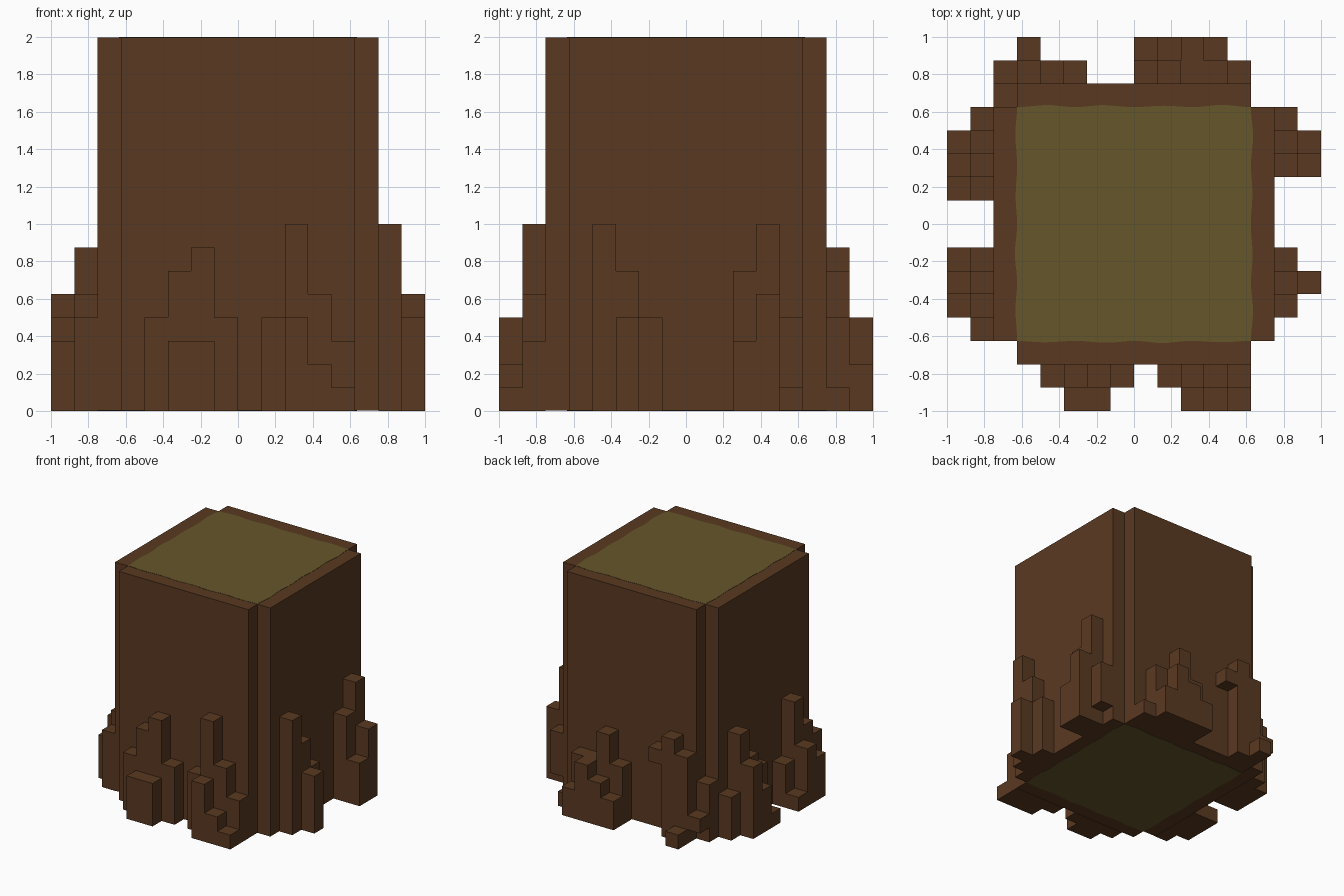
import bpy, bmesh, math

if "Cube" in bpy.data.objects:
    bpy.data.objects.remove(bpy.data.objects["Cube"], do_unlink=True)

U = 0.125      # block size
SKIN = 0.002   # thickness of the cut-wood plates


def make_material(name, rgb):
    m = bpy.data.materials.new(name)
    m.use_nodes = True
    col = (*rgb, 1.0)
    m.diffuse_color = col
    bsdf = m.node_tree.nodes["Principled BSDF"]
    bsdf.inputs["Base Color"].default_value = col
    bsdf.inputs["Roughness"].default_value = 0.9
    return m


BARK = make_material("bark_brown", (0.100, 0.041, 0.0152))
WOOD = make_material("cut_wood_olive", (0.133, 0.093, 0.024))


def finish(name, bm, mat):
    bmesh.ops.recalc_face_normals(bm, faces=bm.faces)
    me = bpy.data.meshes.new(name)
    bm.to_mesh(me)
    bm.free()
    me.materials.append(mat)
    ob = bpy.data.objects.new(name, me)
    bpy.context.collection.objects.link(ob)
    return ob


def prism(name, outline, z0, z1, mat):
    """Extrude a closed outline between two heights."""
    bm = bmesh.new()
    face = bm.faces.new([bm.verts.new((x, y, z0)) for x, y in outline])
    top = bmesh.ops.extrude_face_region(bm, geom=[face])["geom"]
    for v in top:
        if isinstance(v, bmesh.types.BMVert):
            v.co.z = z1
    return finish(name, bm, mat)


def root(name, columns):
    """Skin of a cluster of block columns: (i, j): (bottom, top) in blocks."""
    solid = {(i, j, k) for (i, j), (b, t) in columns.items() for k in range(b, t)}
    bm = bmesh.new()
    verts = {}

    def vert(p):
        if p not in verts:
            verts[p] = bm.verts.new([c * U for c in p])
        return verts[p]

    for cell in solid:
        for axis in range(3):
            for side in (0, 1):
                near = list(cell)
                near[axis] += 2 * side - 1
                if tuple(near) in solid:
                    continue
                a, b = (axis + 1) % 3, (axis + 2) % 3
                quad = []
                for da, db in ((0, 0), (1, 0), (1, 1), (0, 1)):
                    p = list(cell)
                    p[axis] += side
                    p[a] += da
                    p[b] += db
                    quad.append(vert(tuple(p)))
                bm.faces.new(quad if side else quad[::-1])
    # merge the flat block faces
    bmesh.ops.dissolve_limit(bm, angle_limit=0.01, verts=bm.verts, edges=bm.edges)
    return finish(name, bm, BARK)


# Trunk: square with notched corners
A, B = 6 * U, 5 * U
quarter = [(A, B), (B, B), (B, A)]
trunk_outline = []
for n in range(4):
    c, s = round(math.cos(n * math.pi / 2)), round(math.sin(n * math.pi / 2))
    trunk_outline += [(x * c - y * s, x * s + y * c) for x, y in quarter]
prism("trunk", trunk_outline, SKIN, 2 - SKIN, BARK)

# Cut wood on top and bottom, with gently wavy edges
wavy = []
STEPS = 40
for n in range(4):
    c, s = round(math.cos(n * math.pi / 2)), round(math.sin(n * math.pi / 2))
    for k in range(STEPS):
        t = k / STEPS
        y = -B + 2 * B * t
        x = B + 0.012 * math.sin(math.pi * 4 * t) ** 2 * (0.8 + 0.2 * math.sin(9 * t + n))
        wavy.append((x * c - y * s, x * s + y * c))
prism("top_cut_wood", wavy, 2 - SKIN, 2, WOOD)
prism("bottom_cut_wood", wavy, 0, SKIN, WOOD)

# Roots, as columns of blocks
root("front_right_root", {
    (-4, -7): (0, 4), (-3, -7): (0, 6), (-2, -7): (0, 7), (-1, -7): (0, 4),
    (-3, -8): (0, 3), (-2, -8): (0, 3)})
root("front_left_root", {
    (1, -7): (0, 4), (2, -7): (0, 8), (3, -7): (0, 5), (4, -7): (0, 3),
    (2, -8): (0, 4), (3, -8): (0, 2), (4, -8): (0, 1)})
root("left_front_root", {
    (6, -4): (0, 8), (6, -3): (0, 6), (6, -2): (0, 4), (7, -3): (0, 4)})
root("left_back_root", {
    (6, 2): (0, 6), (6, 3): (0, 8), (6, 4): (1, 4),
    (7, 2): (0, 3), (7, 3): (0, 5)})
root("back_left_root", {
    (0, 6): (0, 4), (1, 6): (0, 6), (2, 6): (0, 4), (3, 6): (0, 4), (4, 6): (0, 1),
    (0, 7): (0, 2), (1, 7): (0, 3), (2, 7): (0, 4), (3, 7): (0, 2)})
root("back_right_root", {
    (-3, 6): (5, 6), (-4, 6): (0, 7), (-5, 6): (0, 6), (-6, 6): (1, 2),
    (-6, 5): (0, 4), (-5, 7): (0, 1)})
root("right_back_root", {
    (-7, 1): (0, 4), (-7, 2): (0, 5), (-7, 3): (0, 7), (-7, 4): (0, 3),
    (-8, 1): (0, 1), (-8, 2): (0, 3), (-8, 3): (0, 5)})
root("right_front_root", {
    (-7, -5): (0, 4), (-7, -4): (0, 5), (-7, -3): (0, 7), (-7, -2): (0, 3),
    (-8, -4): (0, 3), (-8, -3): (0, 4), (-8, -2): (0, 1)})
